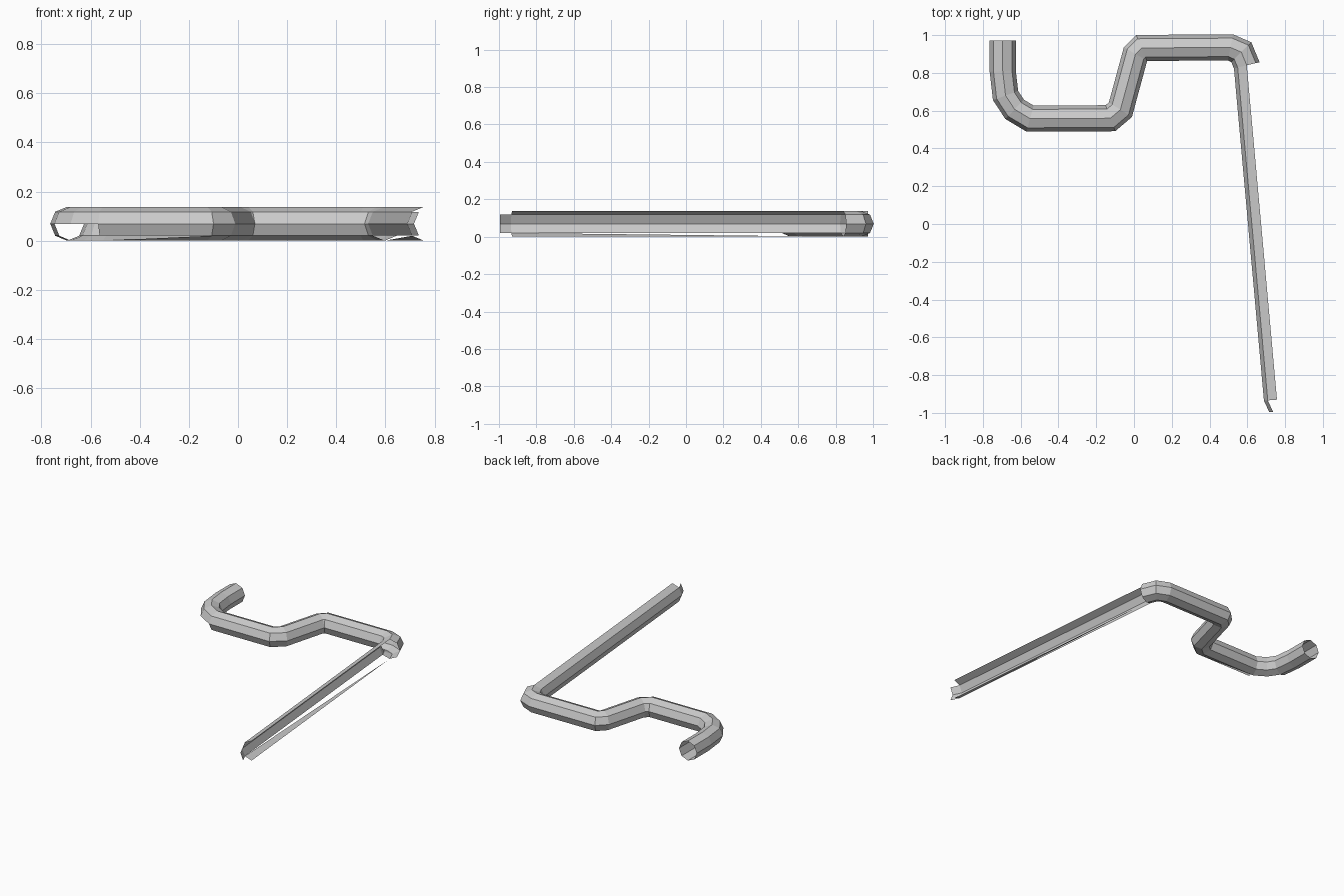
import bpy, bmesh, math
from mathutils import Vector

if "Cube" in bpy.data.objects:
    bpy.data.objects.remove(bpy.data.objects["Cube"])

R, N, ZC = 0.069, 8, 0.069

# centre line of the bent pipe, seen from the top
path = [Vector(p) for p in [
    (-0.695, 0.972), (-0.695, 0.81), (-0.68, 0.68), (-0.632, 0.607), (-0.55, 0.558),
    (-0.125, 0.56), (-0.072, 0.605), (0.008, 0.90), (0.04, 0.932),
    (0.51, 0.935), (0.568, 0.91), (0.597, 0.84), (0.757, -0.93), (0.785, -0.99)]]

# worn places: pipe sides kept per segment (default is all), sides count from the left of travel
keep = {2: {0, 1, 2, 3, 6, 7}, 3: {0, 1, 2, 3, 6, 7},
        4: {0, 1, 2, 3, 4, 6, 7}, 11: {2, 3, 4}, 12: {3, 4}}
slivers = [4, 11]


def left_normal(i):
    """Mitred left-hand normal at path point i."""
    last = len(path) - 1
    a = (path[i] - path[i - 1]).normalized() if i > 0 else None
    b = (path[i + 1] - path[i]).normalized() if i < last else None
    if i >= last - 1:
        return Vector((1, 0.08))
    a, b = a or b, b or a
    t = (a + b).normalized()
    return Vector((-t.y, t.x)) / max(t.dot(a), 0.5)


bm = bmesh.new()
rings = []
for i, p in enumerate(path):
    n = left_normal(i)
    ring = []
    for k in range(N):
        a = 2 * math.pi * k / N
        q = p + n * R * math.cos(a)
        ring.append(bm.verts.new((q.x, q.y, ZC + R * math.sin(a))))
    rings.append(ring)

# pipe walls
for i in range(len(path) - 1):
    for k in keep.get(i, range(N)):
        j = (k + 1) % N
        bm.faces.new((rings[i][k], rings[i][j], rings[i + 1][j], rings[i + 1][k]))

# thin strips left along the underside
for i in slivers:
    bm.faces.new((rings[i][6], rings[i + 1][6], rings[i + 1][5]))

bmesh.ops.delete(bm, geom=[v for v in bm.verts if not v.link_faces], context='VERTS')
mesh = bpy.data.meshes.new("bent_pipe")
bm.to_mesh(mesh)
bm.free()
bpy.context.collection.objects.link(bpy.data.objects.new("bent_pipe", mesh))
